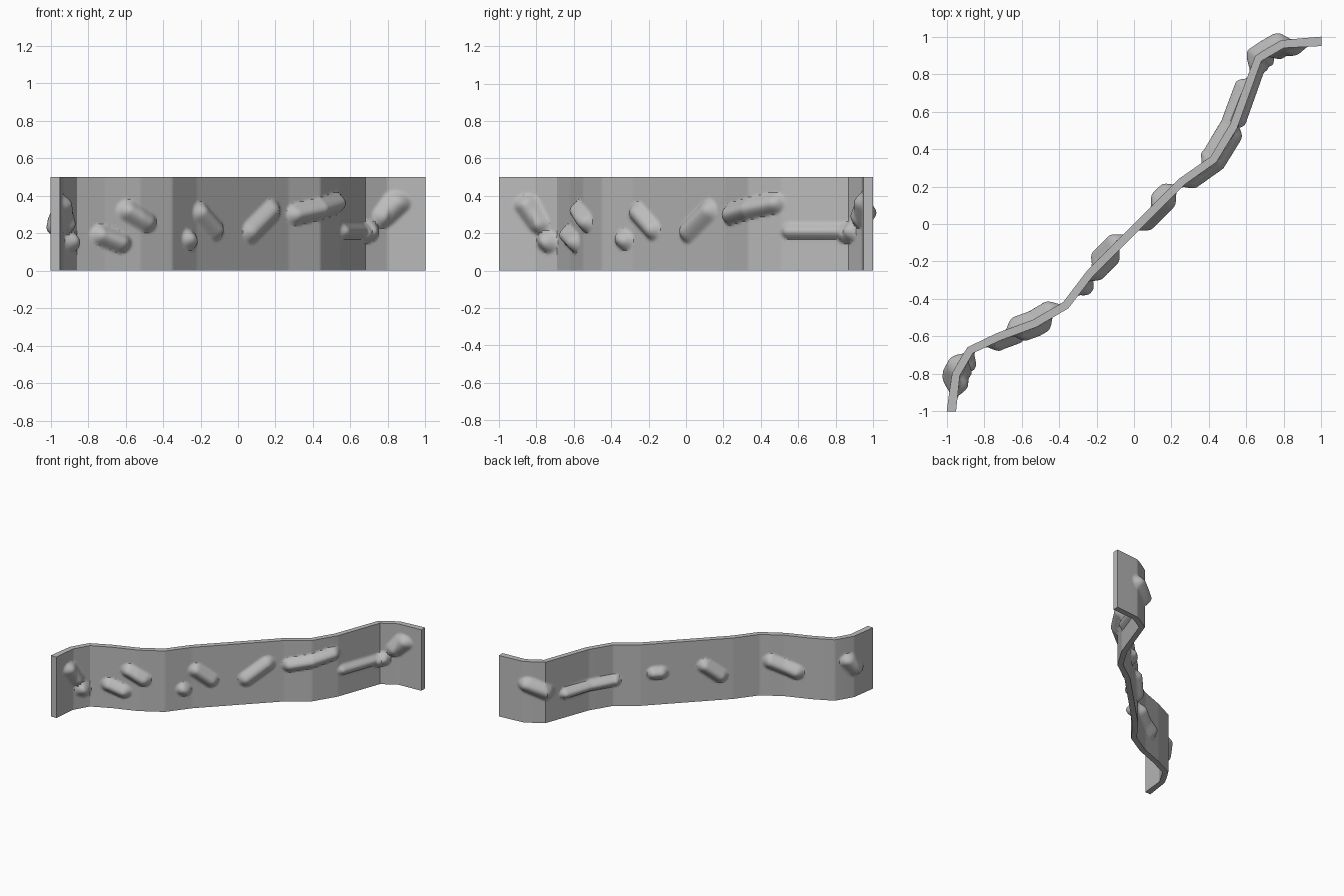
import bpy
import bmesh
from mathutils import Vector

cube = bpy.data.objects.get("Cube")
if cube:
    bpy.data.objects.remove(cube, do_unlink=True)

HEIGHT, STEP, ROWS = 0.5, 0.012, 42

# Plan of the folded wall, along its front face
PLAN = [(-0.95, -1), (-0.93, -0.81), (-0.86, -0.69), (-0.71, -0.62), (-0.52, -0.55),
        (-0.35, -0.45), (-0.22, -0.28), (0.27, 0.21), (0.44, 0.33), (0.55, 0.51),
        (0.68, 0.87), (0.8, 0.94), (1, 0.95)]

# Holds: start (along, z), end (along, z), radius, depth
FRONT_HOLDS = [((-0.89, 0.35), (-0.85, 0.25), 0.06, 0.05),
               ((-0.82, 0.16), (-0.81, 0.15), 0.06, 0.05),
               ((-0.68, 0.19), (-0.61, 0.15), 0.06, 0.05),
               ((-0.58, 0.32), (-0.51, 0.26), 0.06, 0.05),
               ((-0.30, 0.17), (-0.29, 0.16), 0.055, 0.045),
               ((-0.23, 0.31), (-0.15, 0.22), 0.06, 0.045),
               ((0.04, 0.21), (0.15, 0.32), 0.065, 0.045),
               ((0.27, 0.30), (0.50, 0.36), 0.06, 0.05),
               ((0.56, 0.21), (0.76, 0.21), 0.045, 0.035),
               ((0.77, 0.20), (0.79, 0.21), 0.06, 0.05),
               ((0.85, 0.29), (0.89, 0.36), 0.065, 0.045)]
BACK_HOLDS = [((0.85, 0.31), (0.77, 0.25), 0.065, 0.05),
              ((0.66, 0.20), (0.38, 0.21), 0.05, 0.05),
              ((0.17, 0.26), (0.13, 0.26), 0.055, 0.045),
              ((-0.10, 0.29), (-0.18, 0.20), 0.06, 0.05),
              ((-0.46, 0.28), (-0.59, 0.21), 0.065, 0.05),
              ((-0.84, 0.31), (-0.88, 0.23), 0.06, 0.05)]


def bulge(holds, along, z):
    """Depth of the rounded holds at one spot of the wall."""
    best = 0.0
    p = Vector((along * 1.41, z))
    for a, b, radius, depth in holds:
        a, b = Vector((a[0] * 1.41, a[1])), Vector((b[0] * 1.41, b[1]))
        t = (p - a).dot(b - a) / (b - a).length_squared
        q = (p - a.lerp(b, min(max(t, 0), 1))).length / radius
        if q < 1:
            best = max(best, depth * (1 - q * q) ** 1.3)
    return best


# Back-facing directions at the plan corners
plan = [Vector(p) for p in PLAN]
sides = [(b - a).normalized() for a, b in zip(plan, plan[1:])]
sides = [Vector((-d.y, d.x)) for d in sides]
normals = [(a + b).normalized() for a, b in zip(sides, sides[1:])]
normals = [Vector((-1, 0))] + normals + [Vector((0, 1))]
thickness = [0.05] + [0.043] * (len(plan) - 2) + [0.05]

# Fine columns between the corners
columns = []
for i in range(len(plan) - 1):
    count = max(2, round((plan[i + 1] - plan[i]).length / STEP))
    for k in range(count + (i == len(plan) - 2)):
        f = k / count
        columns.append((plan[i].lerp(plan[i + 1], f),
                        normals[i].lerp(normals[i + 1], f).normalized(),
                        thickness[i] + (thickness[i + 1] - thickness[i]) * f))

# Wall with the holds raised out of both faces
bm = bmesh.new()
levels = [HEIGHT * r / ROWS for r in range(ROWS + 1)]
rings = []
for point, normal, thick in columns:
    along = (point.x + point.y) / 2
    ring = []
    for z in levels:
        p = point - normal * bulge(FRONT_HOLDS, along, z)
        ring.append(bm.verts.new((p.x, p.y, z)))
    for z in reversed(levels):
        p = point + normal * (thick + bulge(BACK_HOLDS, along, z))
        ring.append(bm.verts.new((p.x, p.y, z)))
    rings.append(ring)
for a, b in zip(rings, rings[1:]):
    for j in range(len(a)):
        k = (j + 1) % len(a)
        bm.faces.new((a[j], b[j], b[k], a[k]))
for ring in (rings[0], rings[-1]):
    for j in range(ROWS):
        bm.faces.new((ring[j], ring[j + 1], ring[-2 - j], ring[-1 - j]))
bmesh.ops.recalc_face_normals(bm, faces=bm.faces)
mesh = bpy.data.meshes.new("climbing_wall")
bm.to_mesh(mesh)
bm.free()
wall = bpy.data.objects.new("climbing_wall", mesh)
bpy.context.collection.objects.link(wall)

# Plain grey
grey = bpy.data.materials.new("grey")
grey.use_nodes = True
color = (0.5, 0.5, 0.5, 1)
grey.diffuse_color = color
grey.node_tree.nodes["Principled BSDF"].inputs["Base Color"].default_value = color
mesh.materials.append(grey)

bpy.ops.object.select_all(action="DESELECT")
wall.select_set(True)
bpy.context.view_layer.objects.active = wall
bpy.ops.object.shade_smooth_by_angle(angle=0.6)
